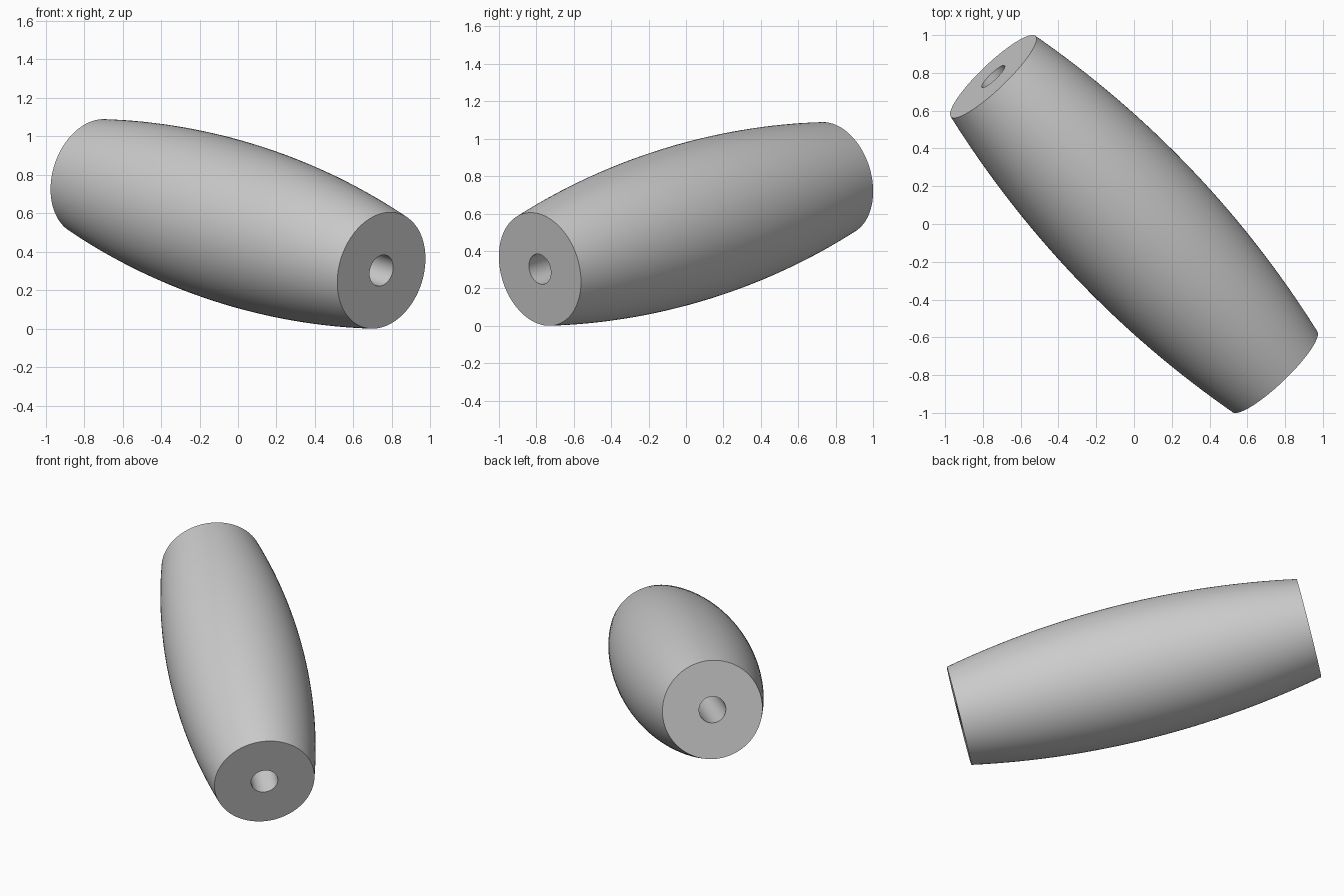
import bpy, bmesh, math
from mathutils import Vector

if "Cube" in bpy.data.objects:
    bpy.data.objects.remove(bpy.data.objects["Cube"])

# main dimensions
HALF_AXIS = Vector((0.745, -0.781, -0.242))   # centre to front end
HALF = HALF_AXIS.length
END_R, MID_R, HOLE_R = 0.31, 0.42, 0.083
SIDES, STEPS = 96, 32

# barrel profile: a circular arc bulging from END_R to MID_R
sag = MID_R - END_R
arc_r = (HALF ** 2 + sag ** 2) / (2 * sag)
profile = []
for i in range(STEPS + 1):
    z = -HALF + 2 * HALF * i / STEPS
    profile.append((MID_R - arc_r + math.sqrt(arc_r ** 2 - z ** 2), z))
# the through hole closes the profile loop
profile += [(HOLE_R, HALF), (HOLE_R, -HALF)]

# revolve the profile into rings and join them
bm = bmesh.new()
rings = []
for r, z in profile:
    rings.append([bm.verts.new((r * math.cos(a), r * math.sin(a), z))
                  for a in (2 * math.pi * k / SIDES for k in range(SIDES))])
for i, ring in enumerate(rings):
    nxt = rings[(i + 1) % len(rings)]
    for k in range(SIDES):
        j = (k + 1) % SIDES
        bm.faces.new((ring[k], ring[j], nxt[j], nxt[k]))
bmesh.ops.recalc_face_normals(bm, faces=bm.faces)

# tilt the bead along its axis and stand it on the ground
rot = HALF_AXIS.to_track_quat('Z', 'Y').to_matrix()
bmesh.ops.rotate(bm, matrix=rot, verts=bm.verts)
low = min(v.co.z for v in bm.verts)
bmesh.ops.translate(bm, vec=(0, 0, -low), verts=bm.verts)

mesh = bpy.data.meshes.new("barrel_bead")
bm.to_mesh(mesh)
bm.free()
bead = bpy.data.objects.new("barrel_bead", mesh)
bpy.context.collection.objects.link(bead)

# plain grey material
grey = bpy.data.materials.new("light_grey")
grey.diffuse_color = (0.6, 0.6, 0.6, 1)
grey.use_nodes = True
grey.node_tree.nodes["Principled BSDF"].inputs["Base Color"].default_value = grey.diffuse_color
mesh.materials.append(grey)

# smooth sides, crisp rims
bpy.context.view_layer.objects.active = bead
bead.select_set(True)
bpy.ops.object.shade_smooth_by_angle(angle=math.radians(30))
